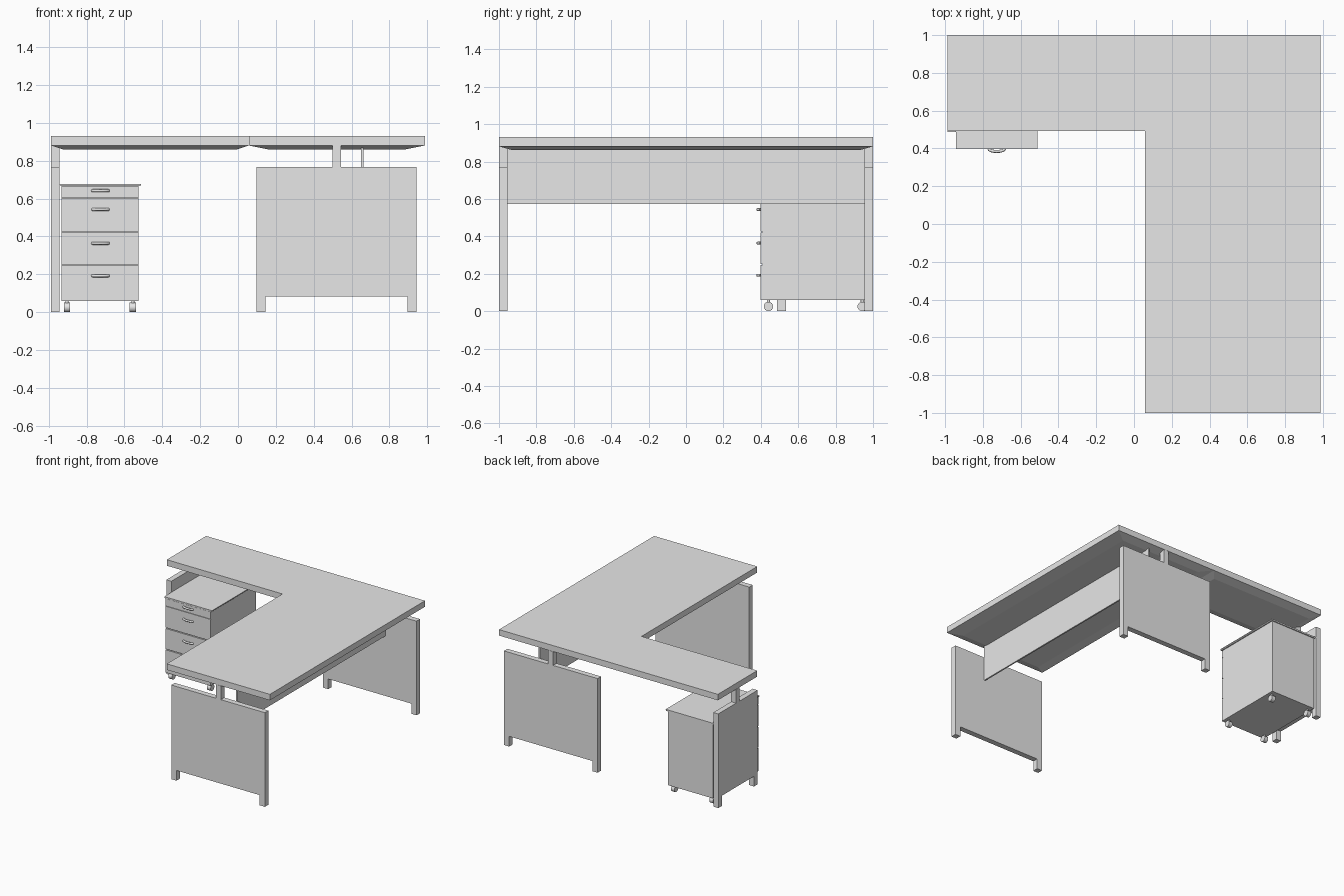
import bpy, bmesh, math
from mathutils import Matrix

cube = bpy.data.objects.get("Cube")
if cube:
    bpy.data.objects.remove(cube)

# One plain grey for the whole desk
grey = bpy.data.materials.new("light_grey")
grey.use_nodes = True
grey.diffuse_color = (0.8, 0.8, 0.8, 1)
grey.node_tree.nodes["Principled BSDF"].inputs["Base Color"].default_value = (0.8, 0.8, 0.8, 1)


def add_object(name, bm):
    mesh = bpy.data.meshes.new(name)
    bmesh.ops.recalc_face_normals(bm, faces=bm.faces)
    bm.to_mesh(mesh)
    bm.free()
    obj = bpy.data.objects.new(name, mesh)
    mesh.materials.append(grey)
    bpy.context.collection.objects.link(obj)
    return obj


def box(name, x, y, z, inset=(0, 0), chamfer=0):
    """Box from ranges; the underside can be inset below a chamfer."""
    bm = bmesh.new()
    rings = [(z[1], 0, 0), (z[0], *inset)]
    if chamfer:
        rings.insert(1, (z[0] + chamfer, 0, 0))
    loops = []
    for h, ix, iy in rings:
        corners = [(x[0] + ix, y[0] + iy), (x[1] - ix, y[0] + iy),
                   (x[1] - ix, y[1] - iy), (x[0] + ix, y[1] - iy)]
        loops.append([bm.verts.new((cx, cy, h)) for cx, cy in corners])
    for a, b in zip(loops, loops[1:]):
        for i in range(4):
            j = (i + 1) % 4
            bm.faces.new((a[i], a[j], b[j], b[i]))
    bm.faces.new(loops[0])
    bm.faces.new(loops[-1])
    return add_object(name, bm)


def cylinder(name, center, radius, depth, axis="Z"):
    bm = bmesh.new()
    turn = Matrix.Rotation(math.pi / 2, 4, "Y") if axis == "X" else Matrix()
    bmesh.ops.create_cone(bm, cap_ends=True, segments=24, radius1=radius, radius2=radius,
                          depth=depth, matrix=Matrix.Translation(center) @ turn)
    obj = add_object(name, bm)
    smooth(obj)


def smooth(obj):
    bpy.ops.object.select_all(action="DESELECT")
    obj.select_set(True)
    bpy.context.view_layer.objects.active = obj
    bpy.ops.object.shade_smooth_by_angle(angle=math.radians(40))


def end_panel(name, along, span, across):
    """Flat panel with a foot at each end, extruded through its thickness."""
    a, b = span
    foot, rise, top = 0.047, 0.083, 0.768
    outline = [(a, 0), (a + foot, 0), (a + foot, rise), (b - foot, rise),
               (b - foot, 0), (b, 0), (b, top), (a, top)]
    bm = bmesh.new()
    place = (lambda u, v, w: (u, w, v)) if along == "x" else (lambda u, v, w: (w, u, v))
    face = bm.faces.new([bm.verts.new(place(u, v, across[0])) for u, v in outline])
    out = bmesh.ops.extrude_face_region(bm, geom=[face])
    moved = [g for g in out["geom"] if isinstance(g, bmesh.types.BMVert)]
    bmesh.ops.translate(bm, verts=moved, vec=place(0, 0, across[1] - across[0]))
    add_object(name, bm)


# Two-part L-shaped worktop with a chamfered underside
TOP = (0.861, 0.93)
box("main_worktop", (0.057, 0.988), (-1, 1), TOP, (0.1, 0.07), 0.02)
box("return_worktop", (-0.988, 0.057), (0.493, 1), TOP, (0.06, 0.07), 0.02)

# End panels and the short posts carrying the worktop
POST = (0.768, 0.88)
for side, y in (("front", (-1, -0.955)), ("back", (0.955, 1))):
    end_panel(side + "_panel", "x", (0.098, 0.943), y)
    box(side + "_post", (0.5, 0.545), y, POST)
end_panel("return_panel", "y", (0.487, 0.995), (-0.988, -0.943))
box("return_post", (-0.988, -0.943), (0.72, 0.765), POST)

# Modesty board under the main worktop
box("modesty_board", (0.65, 0.662), (-0.955, 0.955), (0.572, 0.875))

# Drawer cabinet
LEFT, RIGHT, FRONT, BACK = -0.932, -0.525, 0.398, 0.985
box("cabinet_body", (LEFT, RIGHT), (FRONT + 0.012, BACK), (0.06, 0.668))
box("cabinet_top", (LEFT - 0.011, RIGHT + 0.013), (FRONT - 0.002, BACK + 0.008),
    (0.666, 0.678), (0.006, 0), 0.006)

# Drawer fronts with a bowed handle on each
fronts = [(0.06, 0.246, 0.192), (0.253, 0.42, 0.364), (0.427, 0.602, 0.543), (0.605, 0.664, 0.642)]
for i, (low, high, grip) in enumerate(fronts, 1):
    box(f"drawer_front_{i}", (LEFT, RIGHT), (FRONT, FRONT + 0.012), (low, high))
    curve = bpy.data.curves.new(f"drawer_handle_{i}", "CURVE")
    curve.dimensions = "3D"
    curve.bevel_depth = 0.008
    curve.bevel_resolution = 2
    curve.use_fill_caps = True
    path = curve.splines.new("POLY")
    path.points.add(8)
    for k, point in enumerate(path.points):
        t = math.pi * k / 8
        point.co = (-0.727 - 0.042 * math.cos(t), FRONT - 0.014 * math.sin(t), grip, 1)
    curve.materials.append(grey)
    handle = bpy.data.objects.new(curve.name, curve)
    bpy.context.collection.objects.link(handle)

# Casters
for x_name, x in (("right", -0.904), ("left", -0.556)):
    for y_name, y in (("front", 0.441), ("back", 0.942)):
        cylinder(f"{y_name}_{x_name}_caster", (x, y, 0.025), 0.025, 0.033, "X")
        cylinder(f"{y_name}_{x_name}_caster_stem", (x, y, 0.05), 0.008, 0.03)
